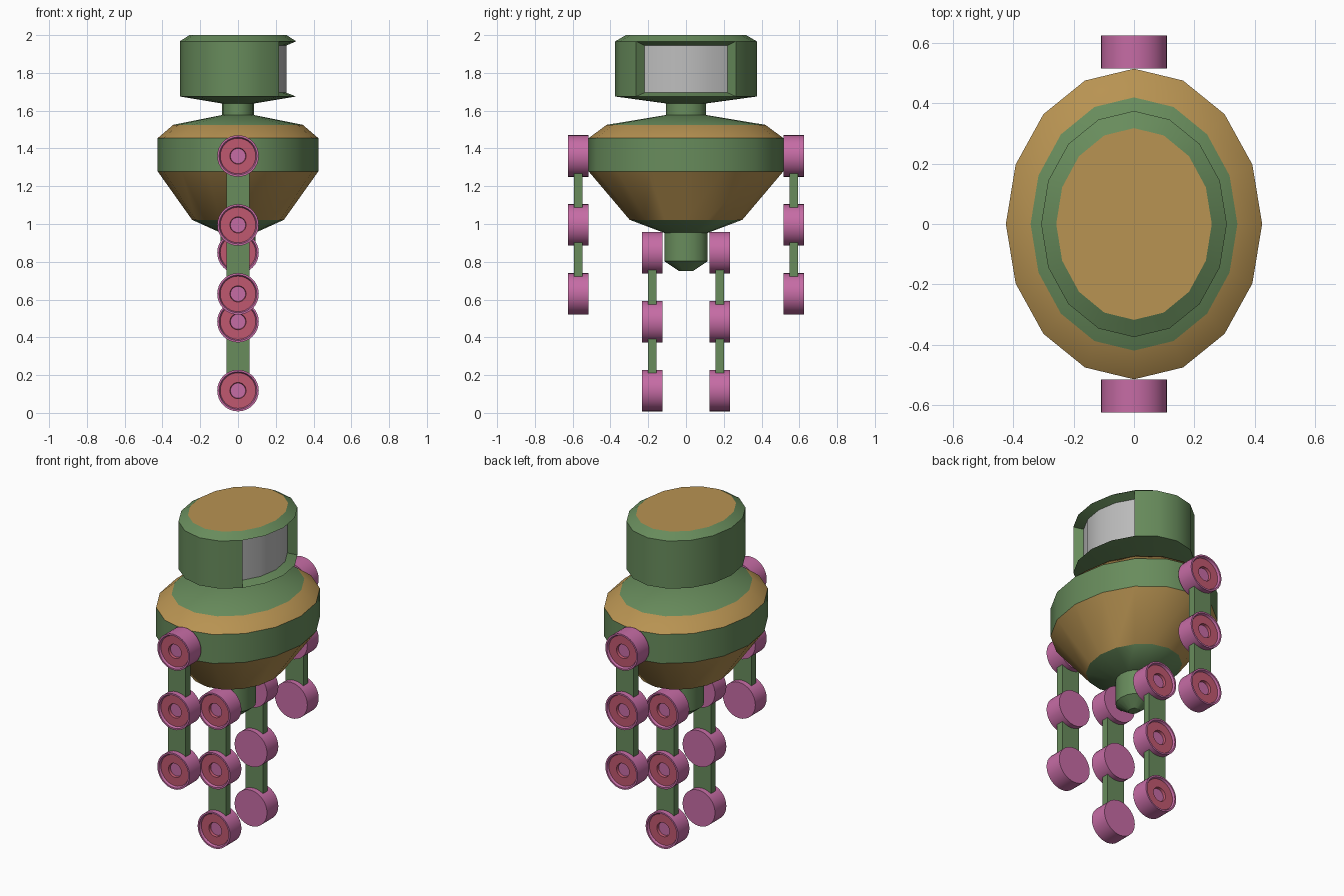
import bpy, bmesh, math

if "Cube" in bpy.data.objects:
    bpy.data.objects.remove(bpy.data.objects["Cube"])

def material(name, rgb):
    m = bpy.data.materials.new(name)
    m.diffuse_color = (*rgb, 1)
    m.use_nodes = True
    m.node_tree.nodes["Principled BSDF"].inputs["Base Color"].default_value = m.diffuse_color
    return m

GREEN = material("green", (0.138, 0.262, 0.107))
TAN = material("tan", (0.479, 0.292, 0.084))
PINK = material("pink", (0.565, 0.150, 0.376))
RED = material("red", (0.527, 0.098, 0.162))
GREY = material("grey", (0.515, 0.515, 0.515))


def lathe(name, rings, bands, mats, segments, cap_mats=(0, 0), window=None):
    """Elliptical lathe about z: rings are (rx, ry, z), bands give a material per step."""
    bm = bmesh.new()
    loops = []
    for rx, ry, z in rings:
        loops.append([bm.verts.new((rx * math.cos(2 * math.pi * i / segments),
                                    ry * math.sin(2 * math.pi * i / segments), z))
                      for i in range(segments)])
    for k, mat in enumerate(bands):
        for i in range(segments):
            j = (i + 1) % segments
            f = bm.faces.new((loops[k][i], loops[k][j], loops[k + 1][j], loops[k + 1][i]))
            f.material_index = mat
    bm.faces.new(loops[0][::-1]).material_index = cap_mats[0]
    bm.faces.new(loops[-1]).material_index = cap_mats[1]
    if window:
        window(bm)
    return finish(name, bm, mats)


def finish(name, bm, mats):
    bm.normal_update()
    me = bpy.data.meshes.new(name)
    bm.to_mesh(me)
    bm.free()
    for m in mats:
        me.materials.append(m)
    ob = bpy.data.objects.new(name, me)
    bpy.context.collection.objects.link(ob)
    bpy.ops.object.select_all(action='DESELECT')
    ob.select_set(True)
    bpy.context.view_layer.objects.active = ob
    bpy.ops.object.shade_smooth_by_angle(angle=math.radians(30))
    return ob


def sink_window(bm):
    # The four wall faces on the +x side become a recessed grey pane
    bm.normal_update()
    pane = [f for f in bm.faces if abs(f.normal.z) < 0.1
            and f.calc_center_median().x > 0.2 and 1.7 < f.calc_center_median().z < 1.95]
    bmesh.ops.inset_region(bm, faces=pane, thickness=0.001, use_even_offset=True)
    for v in {v for f in pane for v in f.verts}:
        v.co.x *= 0.83
        v.co.y *= 0.83
        v.co.z = 1.945 if v.co.z > 1.82 else 1.695
    for f in pane:
        f.material_index = 1


# Head with tan lid and window
lathe("head",
      [(0.085, 0.105, 1.638), (0.308, 0.375, 1.675), (0.308, 0.375, 1.967), (0.258, 0.318, 2.0)],
      [0, 0, 0], [GREEN, GREY, TAN], 16, (0, 2), sink_window)

# Neck
lathe("neck", [(0.085, 0.105, 1.56), (0.085, 0.105, 1.645)], [0], [GREEN], 16)

# Body with alternating green and tan bands
lathe("body",
      [(0.09, 0.115, 0.953), (0.243, 0.298, 1.022), (0.425, 0.515, 1.278),
       (0.425, 0.515, 1.455), (0.343, 0.42, 1.525), (0.085, 0.105, 1.577)],
      [0, 1, 0, 1, 0], [GREEN, TAN], 16)

# Hip column with tapered tip
lathe("hip_column",
      [(0.028, 0.035, 0.75), (0.093, 0.115, 0.803), (0.093, 0.115, 0.97)],
      [0, 0], [GREEN], 16)


def joint(name, y, z, side):
    # Round joint: pink rim, sunken red ring, sunken pink hub on the outer face
    profile = [(0.11, -0.055), (0.11, 0.055), (0.1, 0.055), (0.094, 0.042),
               (0.043, 0.042), (0.04, 0.027)]
    ob = lathe(name, [(r, r, h) for r, h in profile], [0, 0, 0, 1, 1],
               [PINK, RED], 32, (0, 0))
    ob.rotation_euler.x = -side * math.pi / 2
    ob.location = (0, y, z)


def bar(name, y, z_low, z_high):
    bm = bmesh.new()
    bmesh.ops.create_cube(bm, size=1)
    for v in bm.verts:
        v.co.x *= 0.12
        v.co.y = v.co.y * 0.046 + y
        v.co.z = z_high if v.co.z > 0 else z_low
    finish(name, bm, [GREEN])


# Arms and legs, each three joints linked by two bars, on both sides
for side, label in ((-1, "front"), (1, "back")):
    for limb, y, heights in (("arm", 0.57, (1.36, 0.995, 0.63)),
                             ("leg", 0.179, (0.848, 0.483, 0.118))):
        for n, z in enumerate(heights):
            joint(f"{label}_{limb}_joint_{n + 1}", side * y, z, side)
        for n in range(2):
            bar(f"{label}_{limb}_bar_{n + 1}", side * y, heights[n + 1] + 0.08, heights[n] - 0.08)
